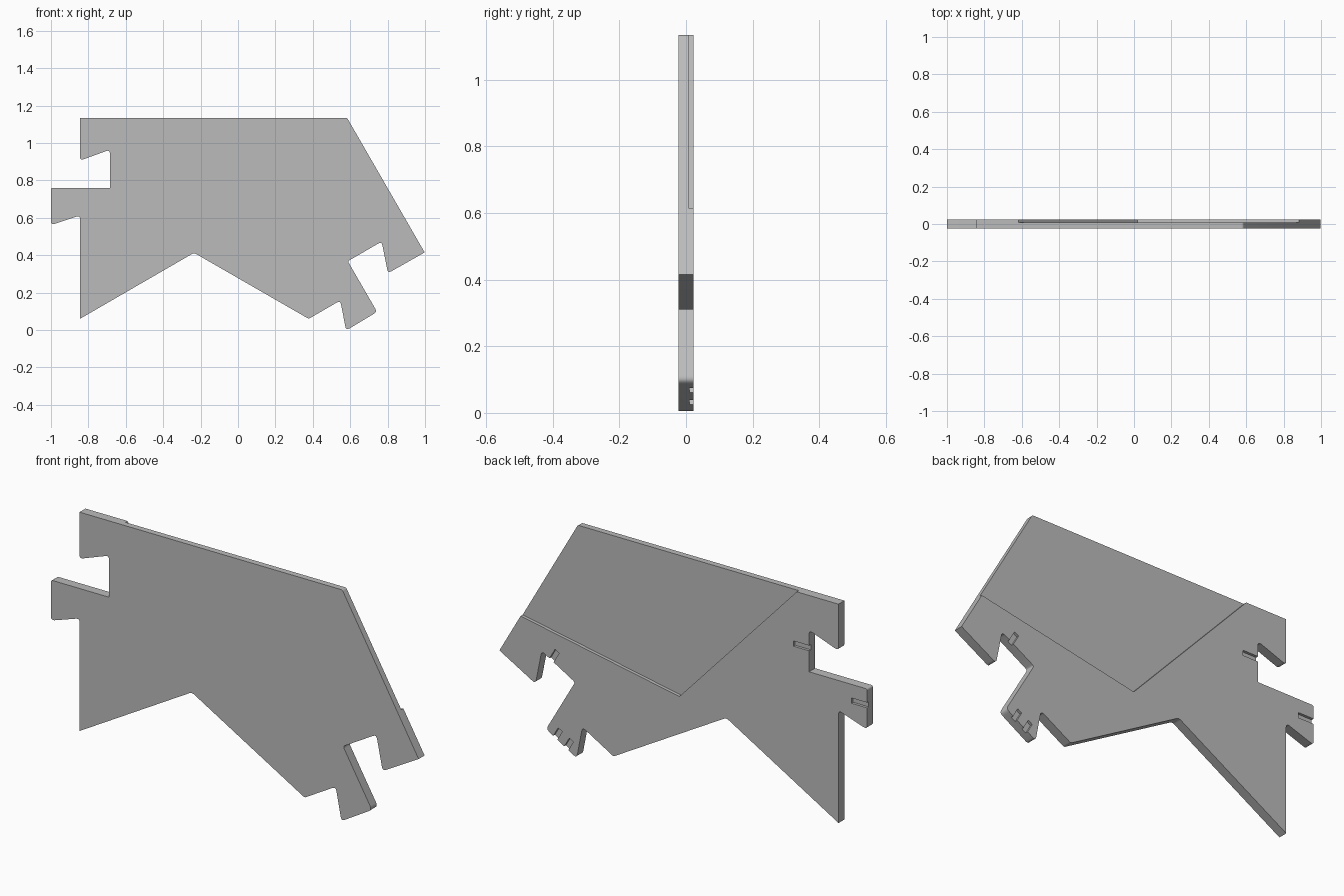
import bpy, bmesh
from math import radians
from mathutils import Matrix, Vector

cube = bpy.data.objects.get("Cube")
if cube:
    bpy.data.objects.remove(cube)

HALF = 0.023       # half the plate thickness
RECESS_Y = 0.007   # floor of the shallow recess in the back
GROOVE_Y = 0.010   # floor of the small grooves in the back

grey = bpy.data.materials.new("plain_grey")
grey.use_nodes = True
grey.diffuse_color = (0.5, 0.5, 0.5, 1)
grey.node_tree.nodes["Principled BSDF"].inputs["Base Color"].default_value = (0.5, 0.5, 0.5, 1)


def rounded(outline):
    """Replace each (x, z, radius) corner by a short arc."""
    points = []
    for i, (x, z, r) in enumerate(outline):
        corner = Vector((x, z))
        if not r:
            points.append(corner)
            continue
        before = Vector(outline[i - 1][:2]) - corner
        after = Vector(outline[(i + 1) % len(outline)][:2]) - corner
        a = corner + before.normalized() * r
        b = corner + after.normalized() * r
        for k in range(5):
            t = k / 4
            points.append(a * (1 - t) ** 2 + corner * 2 * t * (1 - t) + b * t * t)
    return points


def prism(name, points, y0, y1):
    """Extrude an x-z outline from y0 to y1."""
    bm = bmesh.new()
    face = bm.faces.new([bm.verts.new((x, y0, z)) for x, z in points])
    extruded = bmesh.ops.extrude_face_region(bm, geom=[face])["geom"]
    moved = [v for v in extruded if isinstance(v, bmesh.types.BMVert)]
    bmesh.ops.translate(bm, verts=moved, vec=(0, y1 - y0, 0))
    bmesh.ops.recalc_face_normals(bm, faces=bm.faces)
    mesh = bpy.data.meshes.new(name)
    bm.to_mesh(mesh)
    bm.free()
    mesh.materials.append(grey)
    obj = bpy.data.objects.new(name, mesh)
    bpy.context.collection.objects.link(obj)
    return obj


def groove(name, x, z, angle, length, width=0.026):
    """Slot cutter starting at an edge point and running inwards."""
    turn = Matrix.Rotation(radians(angle), 2)
    box = [(-0.03, -width / 2), (length, -width / 2), (length, width / 2), (-0.03, width / 2)]
    return prism(name, [Vector((x, z)) + turn @ Vector(p) for p in box], GROOVE_Y, 0.05)


# Flat plate with hooked ends
R = 0.02
plate = prism("hooked_plate", rounded([
    (-0.845, 1.135, 0), (0.583, 1.135, 0.008), (0.998, 0.415, 0),
    (0.802, 0.304, R), (0.768, 0.473, R), (0.587, 0.368, 0.012),
    (0.744, 0.097, R), (0.578, -0.002, R), (0.547, 0.158, R),
    (0.378, 0.06, 0.008), (-0.235, 0.413, 0.015), (-0.845, 0.06, 0),
    (-0.845, 0.613, R), (-1.0, 0.561, R), (-1.0, 0.76, 0.01),
    (-0.685, 0.76, 0), (-0.685, 0.964, R), (-0.845, 0.906, R),
]), -HALF, HALF)

# Back recess, open at the top and the sloping side, then the edge grooves
cutters = [
    prism("recess_cutter", [(-0.711, 1.235), (-0.618, 1.135), (0.02, 0.45),
                            (0.884, 0.615), (1.2, 0.675), (1.2, 1.235)], RECESS_Y, 0.05),
    groove("upper_hook_groove", -0.685, 0.876, 0, 0.085),
    groove("lower_hook_groove", -1.0, 0.68, 0, 0.085),
    groove("notch_groove", 0.715, 0.442, 120, 0.06),
    groove("tip_groove_a", 0.695, 0.066, 120, 0.055),
    groove("tip_groove_b", 0.635, 0.031, 120, 0.055),
]
for cutter in cutters:
    cutter.hide_render = True
    mod = plate.modifiers.new(cutter.name, "BOOLEAN")
    mod.operation = "DIFFERENCE"
    mod.solver = "EXACT"
    mod.object = cutter

# Bake the cuts and drop the cutters
graph = bpy.context.evaluated_depsgraph_get()
baked = bpy.data.meshes.new_from_object(plate.evaluated_get(graph))
plate.modifiers.clear()
plate.data = baked
for cutter in cutters:
    bpy.data.objects.remove(cutter)

# Smooth rounded corners, crisp edges
bpy.ops.object.select_all(action="DESELECT")
plate.select_set(True)
bpy.context.view_layer.objects.active = plate
bpy.ops.object.shade_smooth_by_angle(angle=radians(30))
